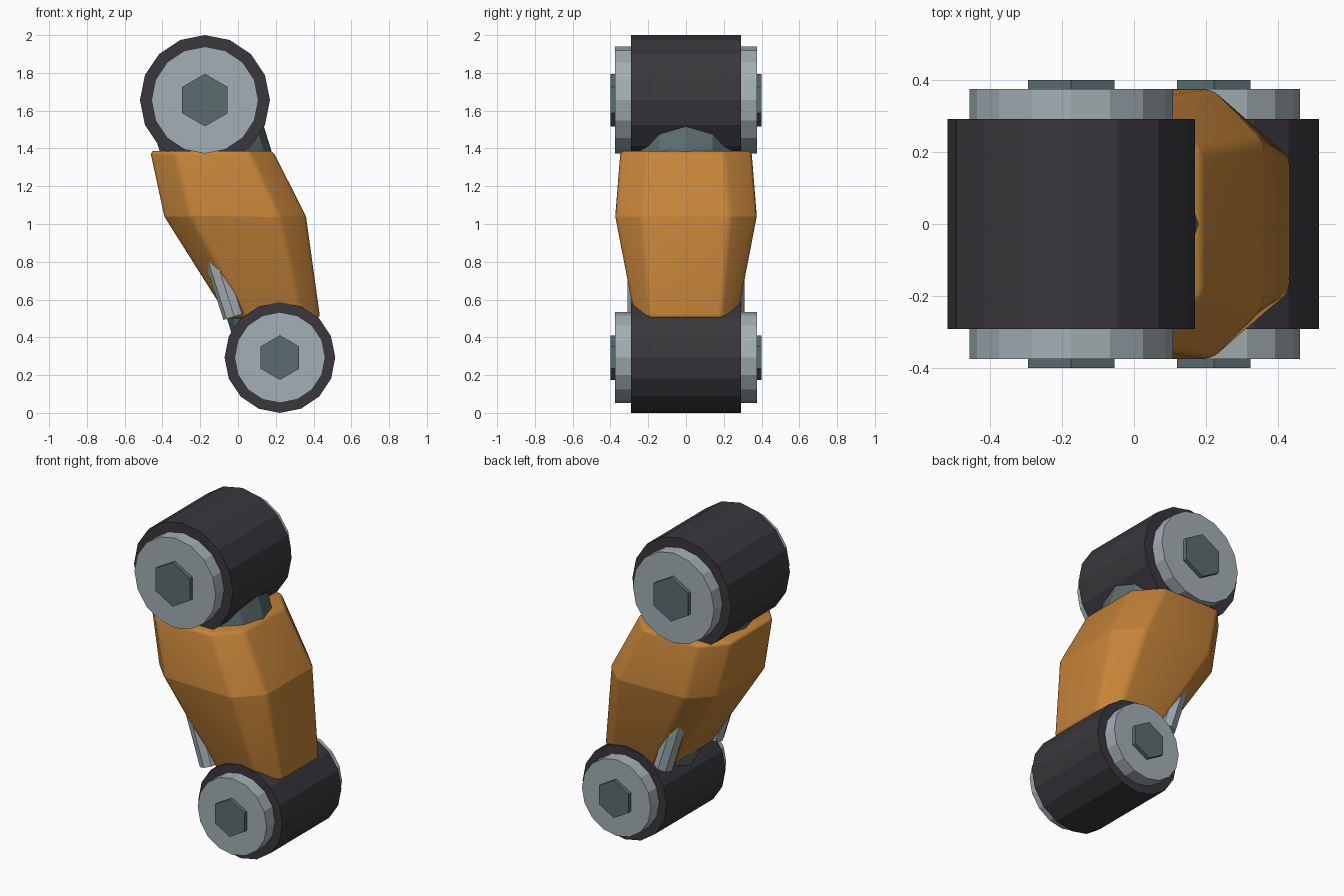
import bpy, bmesh, math
from mathutils import Vector

cube = bpy.data.objects.get("Cube")
if cube:
    bpy.data.objects.remove(cube, do_unlink=True)


def material(name, rgb):
    m = bpy.data.materials.new(name)
    m.use_nodes = True
    m.diffuse_color = (*rgb, 1)
    m.node_tree.nodes["Principled BSDF"].inputs["Base Color"].default_value = (*rgb, 1)
    return m


orange = material("orange_paint", (0.56, 0.23, 0.04))
rubber = material("black_rubber", (0.042, 0.038, 0.045))
silver = material("light_steel", (0.37, 0.43, 0.455))
teal = material("dark_steel", (0.105, 0.15, 0.155))


def new_object(name, bm, mat):
    bmesh.ops.recalc_face_normals(bm, faces=bm.faces)
    mesh = bpy.data.meshes.new(name)
    bm.to_mesh(mesh)
    bm.free()
    mesh.materials.append(mat)
    obj = bpy.data.objects.new(name, mesh)
    bpy.context.collection.objects.link(obj)
    return obj


def rod(name, start, end, radius, sides, mat, up=Vector((0, 0, 1))):
    """Faceted cylinder between two points, with one corner towards up."""
    start, end = Vector(start), Vector(end)
    axis = (end - start).normalized()
    u = (up - axis * up.dot(axis)).normalized()
    v = axis.cross(u)
    bm = bmesh.new()
    rings = []
    for p in (start, end):
        angles = [math.tau * i / sides for i in range(sides)]
        rings.append([bm.verts.new(p + radius * (u * math.cos(a) + v * math.sin(a)))
                      for a in angles])
    for i in range(sides):
        j = (i + 1) % sides
        bm.faces.new((rings[0][i], rings[0][j], rings[1][j], rings[1][i]))
    for ring in rings:
        bm.faces.new(ring)
    return new_object(name, bm, mat)


# Pivot joints: rubber drum, steel end discs, hexagonal bolt
def joint(name, x, z, drum_r, disc_r, bolt_r):
    for part, r, half, sides, mat in (("drum", drum_r, 0.292, 16, rubber),
                                      ("disc", disc_r, 0.375, 16, silver),
                                      ("bolt", bolt_r, 0.4, 6, teal)):
        rod(f"{name}_{part}", (x, -half, z), (x, half, z), r, sides, mat)


joint("upper_joint", -0.175, 1.656, 0.344, 0.283, 0.139)
joint("lower_joint", 0.222, 0.293, 0.293, 0.24, 0.118)

# Inner links running from the joints into the housing
east = Vector((1, 0, 0))
rod("upper_link", (-0.2, 0, 1.65), (-0.04, 0, 1.13), 0.283, 12, teal, east)
rod("lower_link", (0.222, 0, 0.3), (0.07, 0, 0.8), 0.21, 12, teal, east)

# Twin piston rods at the back of the housing
for side, y in (("right", -0.25), ("left", 0.25)):
    rod(f"{side}_piston", (-0.02, y, 0.51), (-0.125, y, 0.84), 0.06, 8, silver, east)


# Armoured housing: lofted eight-sided sections with softened edges
def section(bm, z, x0, x1, half, chamfer, flat):
    side = [(x1, flat), (x1 - chamfer, half), (x0 + chamfer, half), (x0, flat)]
    points = side + [(x, -y) for x, y in reversed(side)]
    return [bm.verts.new((x, y, z)) for x, y in points]


MID = 1.04
bm = bmesh.new()
rings = [section(bm, 0.5, -0.05, 0.435, 0.27, 0.1, 0.185),
         section(bm, MID, -0.39, 0.36, 0.374, 0.14, 0.23),
         section(bm, 1.387, -0.465, 0.185, 0.347, 0.13, 0.2)]
for low, high in zip(rings, rings[1:]):
    for i in range(8):
        j = (i + 1) % 8
        bm.faces.new((low[i], low[j], high[j], high[i]))
bm.faces.new(rings[0])
bm.faces.new(rings[-1])


def on_belt(edge):
    return all(abs(v.co.z - MID) < 0.005 for v in edge.verts)


bmesh.ops.bevel(bm, geom=[e for e in bm.edges if not on_belt(e)], offset=0.022,
                segments=3, profile=0.5, affect='EDGES', clamp_overlap=True)
for f in bm.faces:
    f.smooth = True
for e in bm.edges:
    if on_belt(e):
        e.smooth = False
new_object("housing", bm, orange)
